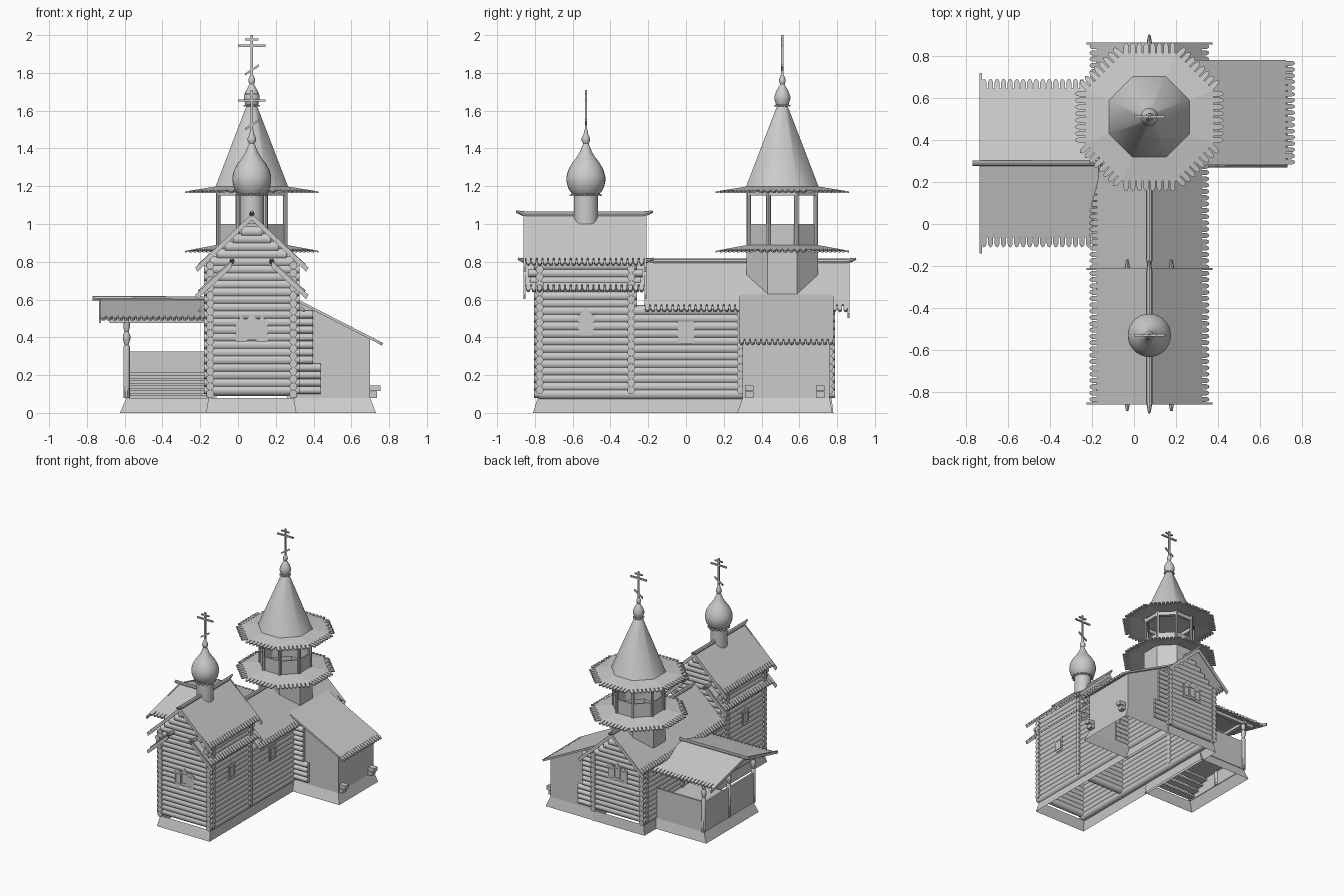
import bpy, bmesh, math
from math import pi, cos, sin
from mathutils import Vector as V, Matrix

if "Cube" in bpy.data.objects:
    bpy.data.objects.remove(bpy.data.objects["Cube"])

CX, TY, FY = 0.073, 0.51, -0.53         # church axis, tower y, front cupola y
OCT = 1 / cos(pi / 8)


def finish(name, bm, angle=35):
    bmesh.ops.recalc_face_normals(bm, faces=bm.faces[:])
    me = bpy.data.meshes.new(name)
    bm.to_mesh(me)
    bm.free()
    me.shade_smooth()
    me.set_sharp_from_angle(angle=math.radians(angle))
    ob = bpy.data.objects.new(name, me)
    bpy.context.collection.objects.link(ob)
    return ob


def prism(bm, pts, off):
    """Polygon extruded along the vector off."""
    off = V(off)
    a = [bm.verts.new(p) for p in pts]
    b = [bm.verts.new(V(p) + off) for p in pts]
    bm.faces.new(a)
    bm.faces.new(b[::-1])
    n = len(a)
    for i in range(n):
        bm.faces.new((a[i], a[(i + 1) % n], b[(i + 1) % n], b[i]))


def box(bm, x0, x1, y0, y1, z0, z1):
    prism(bm, [(x0, y0, z0), (x1, y0, z0), (x1, y1, z0), (x0, y1, z0)], (0, 0, z1 - z0))


def tube(bm, p, q, r, n=12, r2=None):
    p, q = V(p), V(q)
    m = Matrix.Translation((p + q) / 2) @ (q - p).to_track_quat('Z', 'Y').to_matrix().to_4x4()
    bmesh.ops.create_cone(bm, cap_ends=True, segments=n, radius1=r,
                          radius2=r if r2 is None else r2, depth=(q - p).length, matrix=m)


def lathe(bm, prof, x, y, n=24, rot=0.0, caps=True):
    rings = [[bm.verts.new((x + r * cos(rot + 2 * pi * i / n), y + r * sin(rot + 2 * pi * i / n), z))
              for i in range(n)] for r, z in prof]
    for a, b in zip(rings, rings[1:]):
        for i in range(n):
            bm.faces.new((a[i], a[(i + 1) % n], b[(i + 1) % n], b[i]))
    if caps:
        bm.faces.new(rings[0][::-1])
        bm.faces.new(rings[-1])


def slab(bm, a, b, c, d, n, depth=0.048, t=0.014):
    """Plank roof: top edge a-b, eave d-c, with n rounded plank tips past the eave."""
    a, b, c, d = map(V, (a, b, c, d))
    nor = (b - a).cross(d - a).normalized()
    off = nor * (-t if nor.z > 0 else t)
    prism(bm, [a, b, c, d], off)
    u, w = (c - d) / n, ((c + d) / 2 - (a + b) / 2).normalized() * depth
    for i in range(n):
        o = d + u * i
        prism(bm, [o + u * s + w * k for s, k in
                   ((.1, -.1), (.9, -.1), (.9, .6), (.75, .88), (.5, 1), (.25, .88), (.1, .6))], off)


def skirt(name, lo, hi):
    """Flared base, open below: lo / hi are x0, x1, y0, y1 at the ground and at the top."""
    bm = bmesh.new()
    r = [[bm.verts.new(p) for p in ((s[0], s[2], z), (s[1], s[2], z), (s[1], s[3], z), (s[0], s[3], z))]
         for s, z in ((lo, 0), (hi, 0.08))]
    for i in range(4):
        j = (i + 1) % 4
        bm.faces.new((r[0][i], r[0][j], r[1][j], r[1][i]))
    finish(name, bm)


# flared bases
skirt("main_base", (-.17, .31, -.81, .78), (-.155, .295, -.785, .77))
skirt("wing_base", (.29, .73, .27, .775), (.29, .70, .30, .76))
skirt("porch_base", (-.625, -.15, -.05, .63), (-.59, -.15, -.03, .61))

# log walls: broad overlapping logs for the wall face, slimmer logs poking out at the corners
XL, XR, STEP, R, FAT = -0.147, 0.293, 0.04, 0.021, 0.03


def side_walls(name, y0, y1, ztop):
    bm = bmesh.new()
    z = 0.10
    while z < ztop:
        for x, s in ((XL, 1), (XR, -1)):
            tube(bm, (x, y0 - .03, z), (x, y1 + .03, z), R)
            tube(bm, (x + s * .008, y0, z), (x + s * .008, y1, z), FAT, 16)
        z += STEP
    finish(name, bm)


def gable_wall(name, y, eave, apex, inward, stubs=False):
    bm = bmesh.new()
    z = 0.12
    while z < apex - .03:
        h, f = (XR - XL) / 2 + .032, (XR - XL) / 2
        if z > eave:
            h = f = min(f, (apex - z) / 0.93 - .02)
        right = h
        if stubs and z < .52:
            right = .365 if z < .28 else .325
        tube(bm, (CX - h, y, z), (CX + right, y, z), R)
        tube(bm, (CX - f, y + inward, z), (CX + f, y + inward, z), FAT, 16)
        z += STEP
    finish(name, bm)


side_walls("front_block_side_logs", -.775, -.29, .79)
side_walls("nave_side_logs", -.29, .76, .55)
gable_wall("front_gable_logs", -.775, .80, 1.03, .008)
gable_wall("rear_gable_of_front_block_logs", -.29, .80, 1.03, -.008)
gable_wall("back_gable_logs", .76, .54, .78, -.008, True)

# log ends of the inner wall, poking out beside the wing
bm = bmesh.new()
for i in range(11):
    z = .12 + i * STEP
    tube(bm, (XR - .04, .29, z), (.438 if z < .28 else .398, .29, z), R)
    tube(bm, (XL + .04, .29, z), (XL - .032, .29, z), R)
finish("cross_wall_log_ends", bm)

# upper log brackets under the eaves
bm = bmesh.new()
for y in (-.775, -.29):
    for x in (XL, XR):
        for k, z in enumerate((.66, .70, .74)):
            tube(bm, (x, y - .04 - .01 * k, z), (x, y + .04 + .01 * k, z), R)
finish("eave_brackets", bm)

# gable roofs with scalloped eaves
for name, y0, y1, o0, z0, o1, z1 in (("front_upper_roof", -.85, -.22, 0, 1.05, .25, .82),
                                     ("front_lower_roof", -.85, -.22, .105, .81, .25, .68),
                                     ("nave_roof", -.22, .86, 0, .805, .25, .575)):
    bm = bmesh.new()
    for s in (-1, 1):
        slab(bm, (CX + s * o0, y0, z0), (CX + s * o0, y1, z0), (CX + s * o1, y1, z1),
             (CX + s * o1, y0, z1), round((y1 - y0) / .03))
    finish(name, bm)

# barge boards along the gable slopes
bm = bmesh.new()
for ys, o0, z0, o1, z1 in (((-.86, -.22), 0, 1.05, .30, .765), ((-.86, -.22), .105, .80, .30, .62),
                           ((.855,), 0, .80, .30, .52)):
    for y in ys:
        for s in (-1, 1):
            prism(bm, [(CX + s * o0, y, z0 + .005), (CX + s * o1, y, z1 + .005),
                       (CX + s * (o1 - .012), y, z1 - .018), (CX + s * o0, y, z0 - .03)], (0, .01, 0))
finish("barge_boards", bm)

# ridge poles with raised tapering ends
bm = bmesh.new()
for x, z, y0, y1 in ((CX, 1.052, -.90, -.175), (CX - .105, .802, -.89, -.17), (CX + .105, .802, -.89, -.17),
                     (CX, .802, -.22, .90)):
    tube(bm, (x, y0 + .05, z), (x, y1 - .05, z), .015, 8)
    tube(bm, (x, y0 + .05, z), (x, y0, z + .014), .015, 8, .006)
    tube(bm, (x, y1 - .05, z), (x, y1, z + .014), .015, 8, .006)
finish("ridge_poles", bm)

# right wing, hollow below, with lean-to roof
bm = bmesh.new()
for pts in ([(.30, .30, .08), (.70, .30, .08), (.70, .30, .40), (.30, .30, .605)],
            [(.30, .76, .08), (.70, .76, .08), (.70, .76, .40), (.30, .76, .605)],
            [(.70, .30, .08), (.70, .76, .08), (.70, .76, .40), (.70, .30, .40)]):
    bm.faces.new([bm.verts.new(p) for p in pts])
finish("wing_walls", bm)
bm = bmesh.new()
slab(bm, (.25, .28, .635), (.25, .78, .635), (.725, .78, .392), (.725, .28, .392), 17)
finish("wing_roof", bm)
bm = bmesh.new()
for y in (.335, .71):
    box(bm, .69, .755, y - .022, y + .022, .115, .145)
    box(bm, .69, .735, y - .022, y + .022, .08, .112)
finish("wing_brackets", bm)

# left porch: roof, posts, parapet and steps
bm = bmesh.new()
for s in (-1, 1):
    slab(bm, (-.73, .29, .60), (-.17, .29, .60), (-.17, .29 + s * .355, .513),
         (-.73, .29 + s * .355, .513), 18)
    prism(bm, [(-.735, .29, .605), (-.735, .29 + s * .43, .497), (-.735, .29 + s * .43, .475),
               (-.735, .29, .58)], (.01, 0, 0))
tube(bm, (-.77, .29, .607), (-.15, .29, .603), .013, 8)
finish("porch_roof", bm)
bm = bmesh.new()
POST = [(.017, .08), (.017, .35), (.011, .36), (.02, .39), (.02, .41), (.011, .43), (.017, .45), (.017, .51)]
for x, y in ((-.59, -.03), (-.59, .29), (-.59, .61)):
    lathe(bm, POST, x, y, 10)
for y in (-.03, .61):
    box(bm, -.68, -.15, y - .014, y + .014, .475, .50)
box(bm, -.604, -.576, -.06, .64, .475, .50)
finish("porch_posts_and_beams", bm)
bm = bmesh.new()
box(bm, -.60, -.585, -.03, .61, .08, .325)
box(bm, -.59, -.15, .60, .615, .08, .325)
finish("porch_parapet", bm)
bm = bmesh.new()
for i in range(5):
    box(bm, -.585, -.15, -.03 + i * .05, .03 + i * .05, .09 + i * .027, .105 + i * .027)
box(bm, -.585, -.15, .22, .60, .198, .213)
finish("porch_steps", bm)

# carved window casings: outline (u, z) on a wall plane
bm = bmesh.new()
HALF = [(0, .075), (.015, .055), (.035, .04), (.047, .045), (.042, .025), (.042, -.045), (.048, -.06), (.025, -.07)]
FLAT = [(0, .055), (.045, .055), (.045, -.05), (.035, -.065), (0, -.065)]


def window(cx, cy, cz, u, out, wide=1.0, half=HALF):
    u, out, c = V(u), V(out), V((cx, cy, cz))
    pts = half + [(-a, b) for a, b in half[:0:-1] if a > 0]
    prism(bm, [c + u * a * wide + V((0, 0, b)) for a, b in pts], out * .006)
    for a, w, b, h in ((-.03, .004, -.01, .035), (.03, .004, -.01, .035), (0, .034, .028, .004), (0, .034, -.048, .004)):
        prism(bm, [c + out * .006 + u * (a + i * w) * wide + V((0, 0, b + j * h))
                   for i, j in ((-1, -1), (1, -1), (1, 1), (-1, 1))], out * .004)


for y, out in ((-.775 - .02, -1), (.76 + .02, 1)):
    for dx, dz, w in ((-.055, 0, .75), (0, .012, .8), (.055, 0, .75)):
        window(CX + dx, y, .445 + dz, (1, 0, 0), (0, out, 0), w)
for x, s in ((XR + .019, 1), (XL - .019, -1)):
    window(x, FY, .48, (0, 1, 0), (s, 0, 0))
window(XR + .019, 0, .43, (0, 1, 0), (1, 0, 0), 1, FLAT)
finish("window_casings", bm)

# octagonal bell tower
bm = bmesh.new()
lathe(bm, [(.19 * OCT, .60), (.19 * OCT, .88)], CX, TY, 8, pi / 8, False)
finish("tower_octagon", bm)
bm = bmesh.new()
for r in (.178, .168):
    lathe(bm, [(r * OCT, .87), (r * OCT, 1.0)], CX, TY, 8, pi / 8, False)
lathe(bm, [(.168 * OCT, 1.0), (.178 * OCT, 1.0)], CX, TY, 8, pi / 8, False)
finish("belfry_parapet", bm)
bm = bmesh.new()
for i in range(8):
    t = pi / 8 + i * pi / 4
    lathe(bm, [(.012, .87), (.012, 1.19)], CX + .177 * OCT * cos(t), TY + .177 * OCT * sin(t), 8)
lathe(bm, [(.16 * OCT, 1.15), (.186 * OCT, 1.15), (.186 * OCT, 1.18), (.16 * OCT, 1.18), (.16 * OCT, 1.15)],
      CX, TY, 8, pi / 8, False)
finish("belfry_posts", bm)
for name, z0, z1 in (("lower_tower_skirt_roof", .89, .867), ("upper_tower_skirt_roof", 1.20, 1.18)):
    bm = bmesh.new()
    for i in range(8):
        t0, t1 = pi / 8 + i * pi / 4, pi / 8 + (i + 1) * pi / 4
        P = lambda r, t, z: (CX + r * OCT * cos(t), TY + r * OCT * sin(t), z)
        slab(bm, P(.18, t0, z0), P(.18, t1, z0), P(.305, t1, z1), P(.305, t0, z1), 8, .05, .009)
    finish(name, bm)
bm = bmesh.new()
lathe(bm, [(.195 * OCT, 1.19), (.03 * OCT, 1.62), (.02, 1.64)], CX, TY, 8, pi / 8)
finish("tent_roof", bm, 50)


# onion domes and crosses
def cupola(name, y, z, k, prof, ctop):
    bm = bmesh.new()
    lathe(bm, prof, CX, y, 28)
    for i in range(16):                      # scalloped collar
        t = 2 * pi * i / 16
        o, d, s = V((CX, y, z)), V((cos(t), sin(t), 0)), V((-sin(t), cos(t), 0))
        w = V((0, 0, -.2 * k))
        prism(bm, [o + d * k * .8 + s * k * .16, o + d * k * 1.2 + s * k * .18 + w, o + d * k * 1.35 + w * 1.3,
                   o + d * k * 1.2 - s * k * .18 + w, o + d * k * .8 - s * k * .16], (0, 0, .006))
    finish(name + "_onion_dome", bm)
    bm = bmesh.new()
    for w, z0, z1 in ((.006, prof[-1][1] - .01, ctop), (.035, ctop - .028, ctop - .018), (.072, ctop - .062, ctop - .05)):
        box(bm, CX - w, CX + w, y - .006, y + .006, z0, z1)
    zs = ctop - .185
    prism(bm, [(CX - .037, y - .006, zs - .03), (CX + .037, y - .006, zs + .018),
               (CX + .037, y - .006, zs + .03), (CX - .037, y - .006, zs - .018)], (0, .012, 0))
    finish(name + "_cross", bm)


cupola("front", FY, 1.165, .064,
       [(.064, 1.0), (.064, 1.15), (.078, 1.165), (.094, 1.19), (.103, 1.225), (.103, 1.25), (.094, 1.285),
        (.075, 1.32), (.052, 1.35), (.033, 1.38), (.021, 1.41), (.014, 1.425), (.022, 1.44), (.022, 1.455),
        (.012, 1.475), (.008, 1.50)], 1.71)
cupola("tower", TY, 1.63, .032,
       [(.028, 1.60), (.028, 1.62), (.036, 1.64), (.042, 1.66), (.042, 1.675), (.034, 1.70), (.02, 1.725),
        (.012, 1.74), (.018, 1.755), (.016, 1.77), (.008, 1.79)], 2.0)
